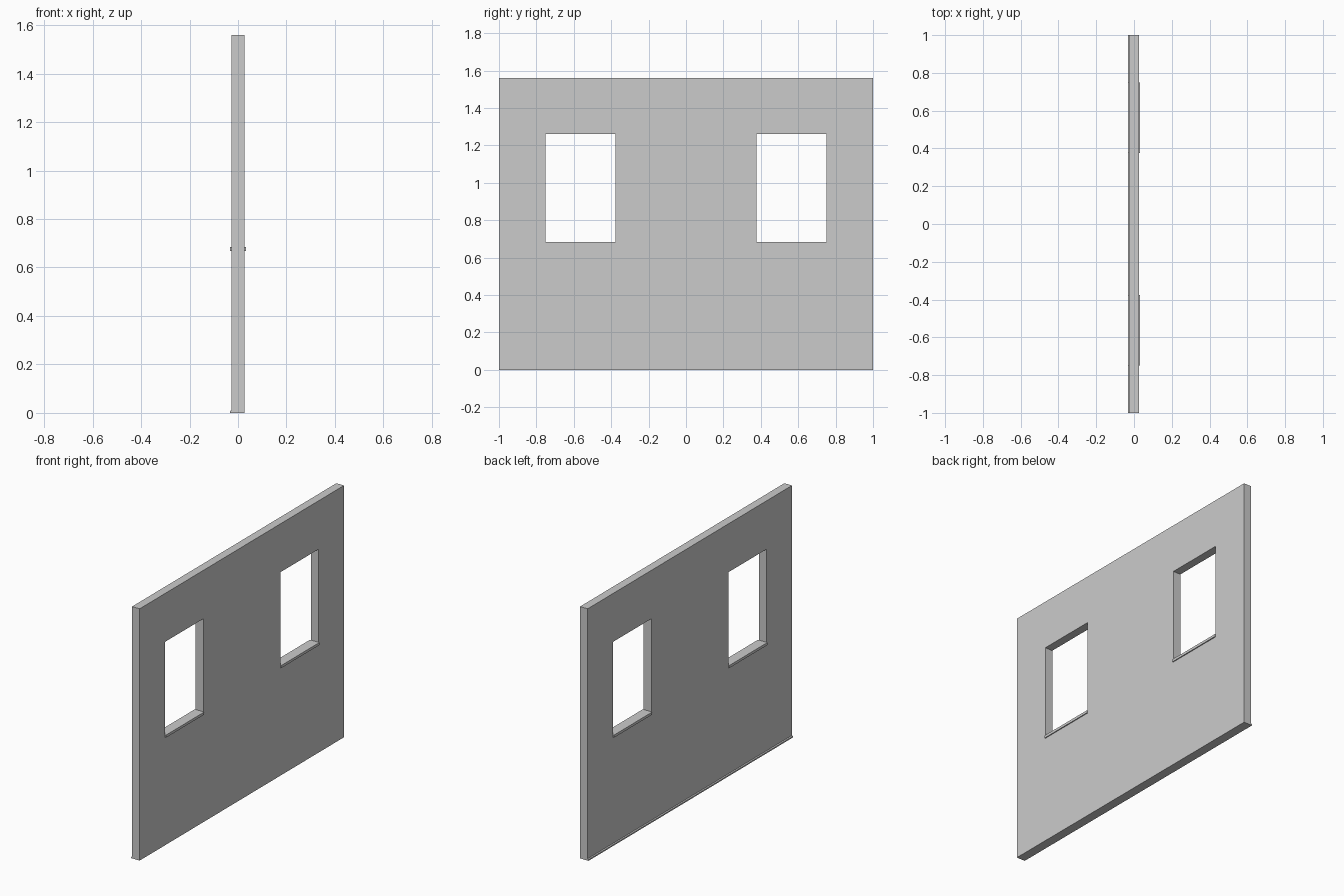
import bpy
import bmesh
from mathutils import Vector

if "Cube" in bpy.data.objects:
    bpy.data.objects.remove(bpy.data.objects["Cube"])

HALF = 0.026            # half wall thickness
LIP = 0.032             # how far sills and skirting reach from the centre
HEIGHT = 1.56
WIN_IN, WIN_OUT = 0.377, 0.75
SILL_Z, WIN_Z0, WIN_Z1 = 0.668, 0.684, 1.26


def prism(name, profile, axis, depth):
    """Extrude a closed 3D outline by depth along an axis."""
    bm = bmesh.new()
    face = bm.faces.new([bm.verts.new(p) for p in profile])
    ext = bmesh.ops.extrude_face_region(bm, geom=[face])
    moved = [v for v in ext["geom"] if isinstance(v, bmesh.types.BMVert)]
    bmesh.ops.translate(bm, verts=moved, vec=Vector(axis) * depth)
    bmesh.ops.recalc_face_normals(bm, faces=bm.faces)
    mesh = bpy.data.meshes.new(name)
    bm.to_mesh(mesh)
    bm.free()
    obj = bpy.data.objects.new(name, mesh)
    bpy.context.collection.objects.link(obj)
    return obj


def box(name, x0, x1, y0, y1, z0, z1):
    outline = [(x0, y0, z0), (x1, y0, z0), (x1, y0, z1), (x0, y0, z1)]
    return prism(name, outline, (0, 1, 0), y1 - y0)


# Wall panel
wall = box("wall", -HALF, HALF, -1, 1, 0, HEIGHT)

for side, y0, y1 in (("left", -WIN_OUT, -WIN_IN), ("right", WIN_IN, WIN_OUT)):
    # Window opening cut through the wall
    cutter = box(f"{side}_window_cutter", -0.2, 0.2, y0, y1, SILL_Z, WIN_Z1)
    cutter.hide_render = True
    cutter.hide_set(True)
    cut = wall.modifiers.new(f"{side}_window", "BOOLEAN")
    cut.operation = "DIFFERENCE"
    cut.solver = "EXACT"
    cut.object = cutter
    # Sill filling the bottom of the opening, projecting on both faces
    box(f"{side}_window_sill", -LIP, LIP, y0, y1, SILL_Z, WIN_Z0)

# Thin skirting strip with a bevelled top along the -x face
prism("skirting",
      [(-HALF, -1, 0), (-LIP, -1, 0), (-LIP, -1, 0.008), (-HALF, -1, 0.012)],
      (0, 1, 0), 2)
